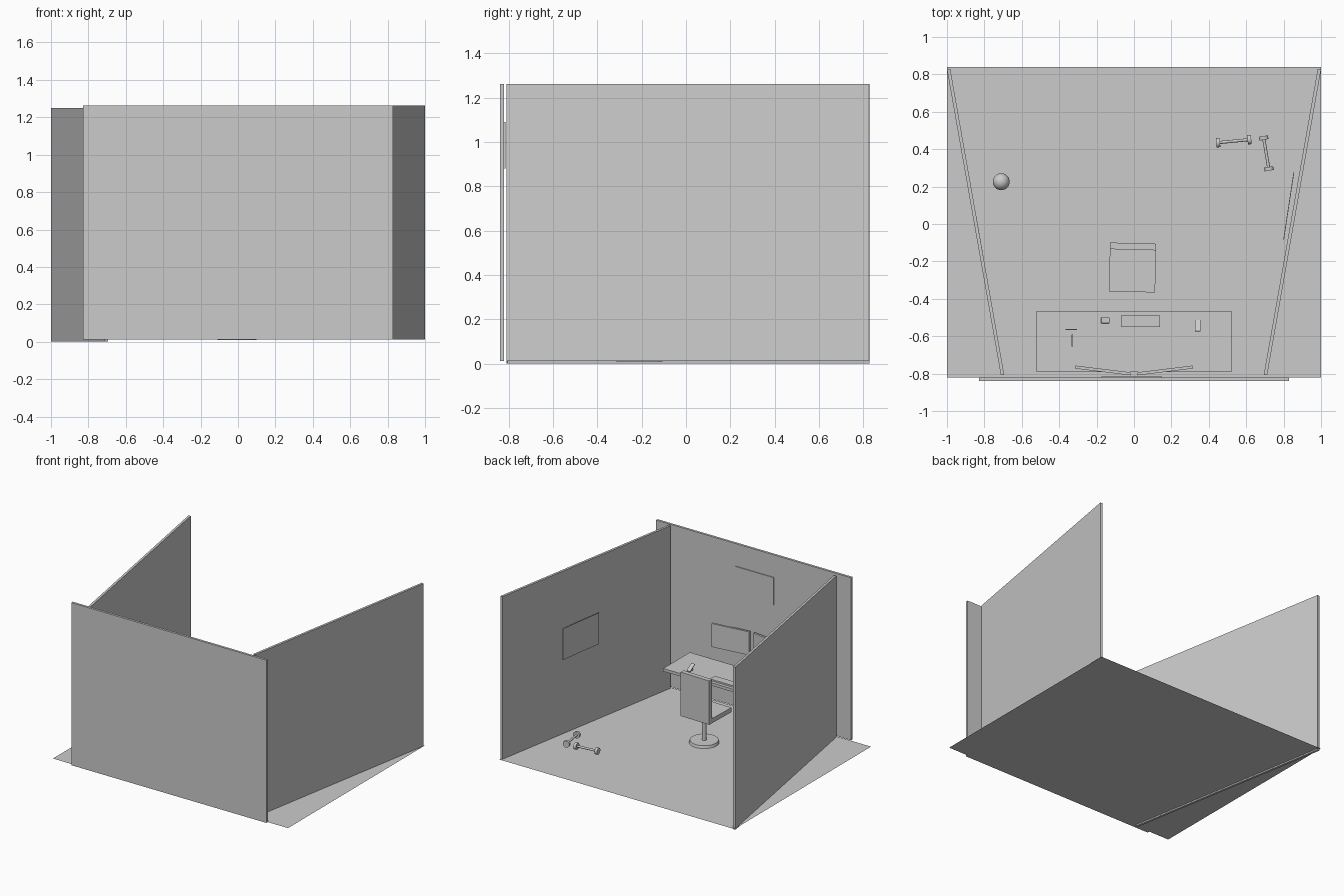
import bpy
from math import radians
from mathutils import Vector

if "Cube" in bpy.data.objects:
    bpy.data.objects.remove(bpy.data.objects["Cube"])

FLOOR = 0.01
DESK_TOP = 0.34


def box(name, center, size, rz=0, rx=0, bevel=0):
    """Box given by centre and full size, rotated about x then z."""
    bpy.ops.mesh.primitive_cube_add(size=1, location=center,
                                    rotation=(radians(rx), 0, radians(rz)))
    ob = bpy.context.object
    ob.name = name
    ob.scale = size
    bpy.ops.object.transform_apply(location=False, rotation=False, scale=True)
    if bevel:
        m = ob.modifiers.new("soft_edge", 'BEVEL')
        m.width = bevel
        m.segments = 2
    return ob


def rod(name, a, b, r1, r2=None, sides=24):
    """Cylinder or cone frustum from point a to point b."""
    a, b = Vector(a), Vector(b)
    d = b - a
    bpy.ops.mesh.primitive_cone_add(vertices=sides, radius1=r1,
                                    radius2=r1 if r2 is None else r2,
                                    depth=d.length, location=(a + b) / 2,
                                    rotation=d.to_track_quat('Z', 'Y').to_euler())
    ob = bpy.context.object
    ob.name = name
    bpy.ops.object.shade_smooth_by_angle(angle=radians(30))
    return ob


# Room shell: thin floor sheet and three walls
bpy.ops.mesh.primitive_plane_add(size=1, location=(0, 0.01, FLOOR))
floor = bpy.context.object
floor.name = "floor"
floor.scale = (2, 1.66, 1)
box("rear_wall", (0, -0.831, 0.637), (1.66, 0.018, 1.25))
box("right_wall", (0.847, 0.01, 0.637), (0.018, 1.66, 1.25), rz=-10)
box("left_wall", (-0.847, 0.01, 0.625), (0.018, 1.66, 1.25), rz=10)

# Pictures hung on the walls
box("rear_poster", (-0.012, -0.818, 0.985), (0.325, 0.006, 0.21))
box("right_poster", (0.8275, 0.097, 0.72), (0.004, 0.367, 0.24), rz=-8.6)
box("left_poster", (-0.826, -0.067, 0.63), (0.004, 0.21, 0.325), rz=10)

# Wall-mounted desk
box("desk_top", (0, -0.6275, DESK_TOP - 0.011), (1.04, 0.325, 0.022))

# Pair of angled screens
for side, label in ((-1, "left"), (1, "right")):
    box(label + "_monitor", (side * 0.166, -0.783, 0.54),
        (0.297, 0.016, 0.18), rz=side * 7)

# Things on the desk
box("keyboard", (0.035, -0.52, DESK_TOP + 0.006), (0.21, 0.06, 0.012))
box("mouse", (-0.153, -0.515, DESK_TOP + 0.007), (0.046, 0.032, 0.014), bevel=0.004)
box("phone", (0.34, -0.545, DESK_TOP + 0.025), (0.03, 0.068, 0.006), rx=-32)
box("phone_stand", (0.34, -0.547, DESK_TOP + 0.01), (0.012, 0.03, 0.02))
box("picture_frame", (-0.335, -0.565, DESK_TOP + 0.04), (0.06, 0.005, 0.08))
box("frame_strut", (-0.33, -0.622, DESK_TOP + 0.005), (0.01, 0.065, 0.01))

# Swivel chair
CX, CY = -0.006, -0.212
rod("chair_base", (CX, CY, FLOOR), (CX, CY, 0.03), 0.105, 0.1, 32)
rod("chair_stem", (CX, CY, 0.03), (CX, CY, 0.225), 0.015)
box("chair_seat", (-0.008, -0.247, 0.237), (0.247, 0.232, 0.035), rz=-1.5)
box("chair_back", (-0.005, -0.12, 0.388), (0.247, 0.035, 0.337), rz=-1.5)


# Dumbbells: slim bar with a weight at each end
def dumbbell(name, a, b):
    a, b = Vector(a), Vector(b)
    half = (b - a).normalized() * 0.01
    rod(name + "_bar", a, b, 0.008, sides=16)
    for i, p in enumerate((a, b)):
        rod(f"{name}_weight_{i + 1}", p - half, p + half, 0.025)


dumbbell("dumbbell_a", (0.45, 0.435, 0.068), (0.617, 0.451, 0.068))
dumbbell("dumbbell_b", (0.693, 0.46, 0.068), (0.721, 0.295, 0.068))

# Ball
bpy.ops.mesh.primitive_uv_sphere_add(segments=32, ring_count=16, radius=0.045,
                                     location=(-0.71, 0.226, 0.056))
bpy.context.object.name = "ball"
bpy.ops.object.shade_smooth()
